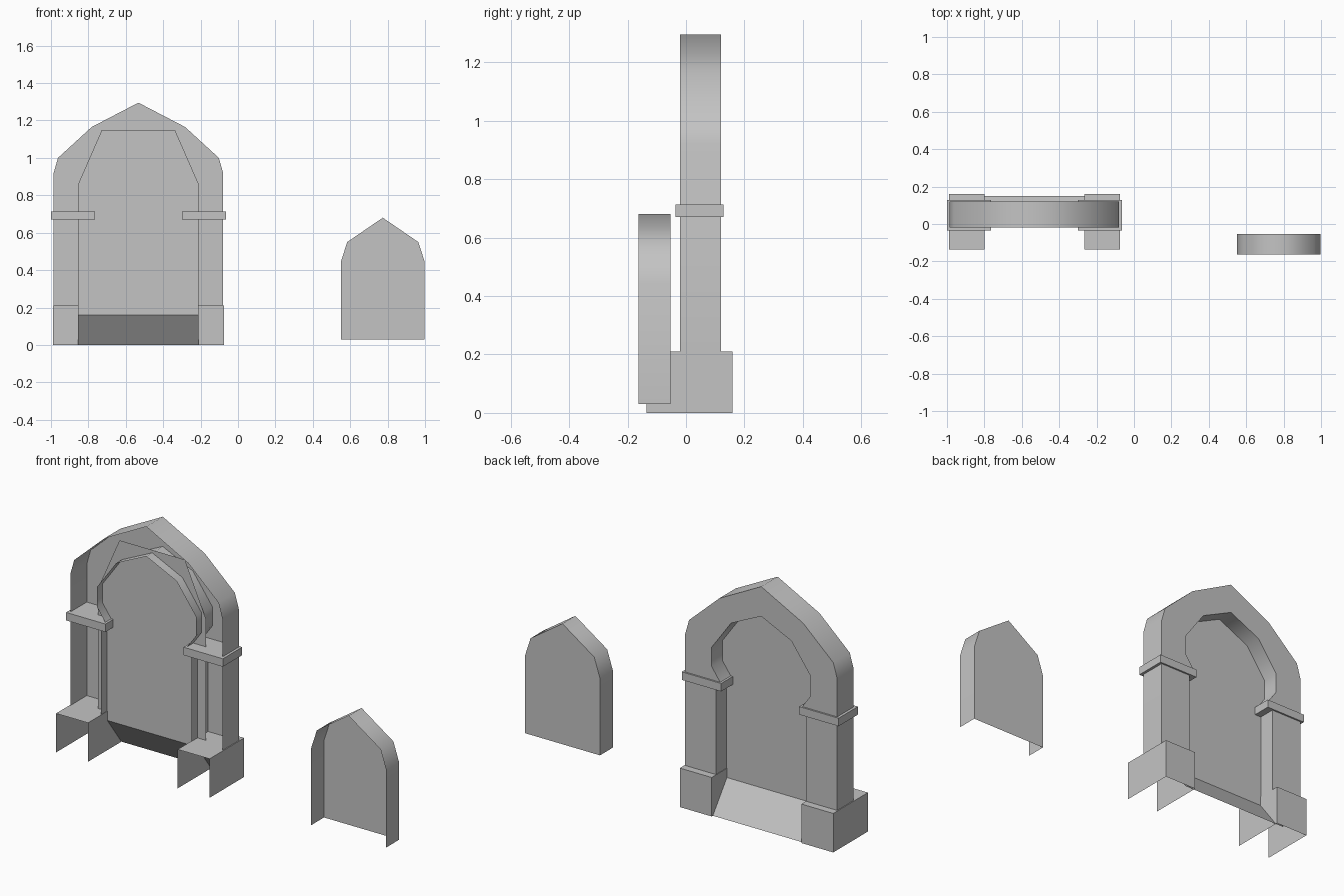
import bpy, bmesh, math

cube = bpy.data.objects.get("Cube")
if cube:
    bpy.data.objects.remove(cube, do_unlink=True)

stone = bpy.data.materials.new("grey_stone")
stone.use_nodes = True
stone.diffuse_color = (0.55, 0.55, 0.55, 1)
stone.node_tree.nodes["Principled BSDF"].inputs["Base Color"].default_value = (0.55, 0.55, 0.55, 1)

CENTRE = -0.5325


def add_object(name, bm, smooth=False):
    mesh = bpy.data.meshes.new(name)
    bm.to_mesh(mesh)
    bm.free()
    mesh.materials.append(stone)
    obj = bpy.data.objects.new(name, mesh)
    bpy.context.collection.objects.link(obj)
    if smooth:
        bpy.ops.object.select_all(action='DESELECT')
        obj.select_set(True)
        bpy.context.view_layer.objects.active = obj
        bpy.ops.object.shade_smooth_by_angle(angle=math.radians(72))
    return obj


def mirrored(half, centre):
    """Left-half points up to the apex, mirrored about x = centre."""
    left = [(centre - w, z) for w, z in half]
    right = [(centre + w, z) for w, z in reversed(half) if w > 0]
    return left + right


def open_shell(name, outline, front, back, smooth=False):
    """Outline in xz drawn back along y, open at the front and underneath."""
    bm = bmesh.new()
    near = [bm.verts.new((x, front, z)) for x, z in outline]
    far = [bm.verts.new((x, back, z)) for x, z in outline]
    cap = bm.faces.new(far)
    base = min(z for x, z in outline)
    n = len(outline)
    for i in range(n):
        j = (i + 1) % n
        if outline[i][1] == base and outline[j][1] == base:
            continue
        bm.faces.new((near[i], near[j], far[j], far[i]))
    bmesh.ops.recalc_face_normals(bm, faces=bm.faces)
    cap.normal_update()
    if cap.normal.y < 0:
        bmesh.ops.reverse_faces(bm, faces=bm.faces)
    return add_object(name, bm, smooth)


def sheet(name, points):
    bm = bmesh.new()
    bm.faces.new([bm.verts.new(p) for p in points])
    return add_object(name, bm)


# Pointed arch with its two pillars
outer = mirrored([(0.453, 0.21), (0.453, 0.92), (0.43, 1.0),
                  (0.25, 1.165), (0, 1.295)], CENTRE)
inner = mirrored([(0.27, 0.21), (0.27, 0.69), (0.235, 0.70), (0.295, 0.785),
                  (0.295, 0.89), (0.18, 1.05), (0, 1.135)], CENTRE)
open_shell("arch_frame", outer + inner[::-1], -0.02, 0.12, True)

# Recessed panel and sloping sill
panel = mirrored([(0.322, 0.16), (0.322, 0.86), (0.195, 1.15)], CENTRE)
sheet("niche_panel", [(x, 0.03, z) for x, z in reversed(panel)])
a, b = CENTRE - 0.322, CENTRE + 0.322
sheet("sloping_sill", [(a, 0.15, 0), (a, 0.03, 0.16), (b, 0.03, 0.16), (b, 0.15, 0)])

# Plinths and capitals on both sides
for side, s in (("right", -1), ("left", 1)):
    x0, x1 = sorted(CENTRE + s * w for w in (0.2675, 0.4575))
    open_shell(side + "_plinth", [(x0, 0), (x0, 0.21), (x1, 0.21), (x1, 0)], -0.135, 0.16)
    bm = bmesh.new()
    bmesh.ops.create_cube(bm, size=1)
    bmesh.ops.scale(bm, vec=(0.235, 0.165, 0.043), verts=bm.verts)
    bmesh.ops.translate(bm, vec=(CENTRE + s * 0.35, 0.0465, 0.6925), verts=bm.verts)
    add_object(side + "_capital", bm)

# Separate small pointed block
block = mirrored([(0.224, 0.03), (0.224, 0.445), (0.19, 0.55), (0, 0.68)], 0.774)
open_shell("small_block", block, -0.163, -0.053, True)
